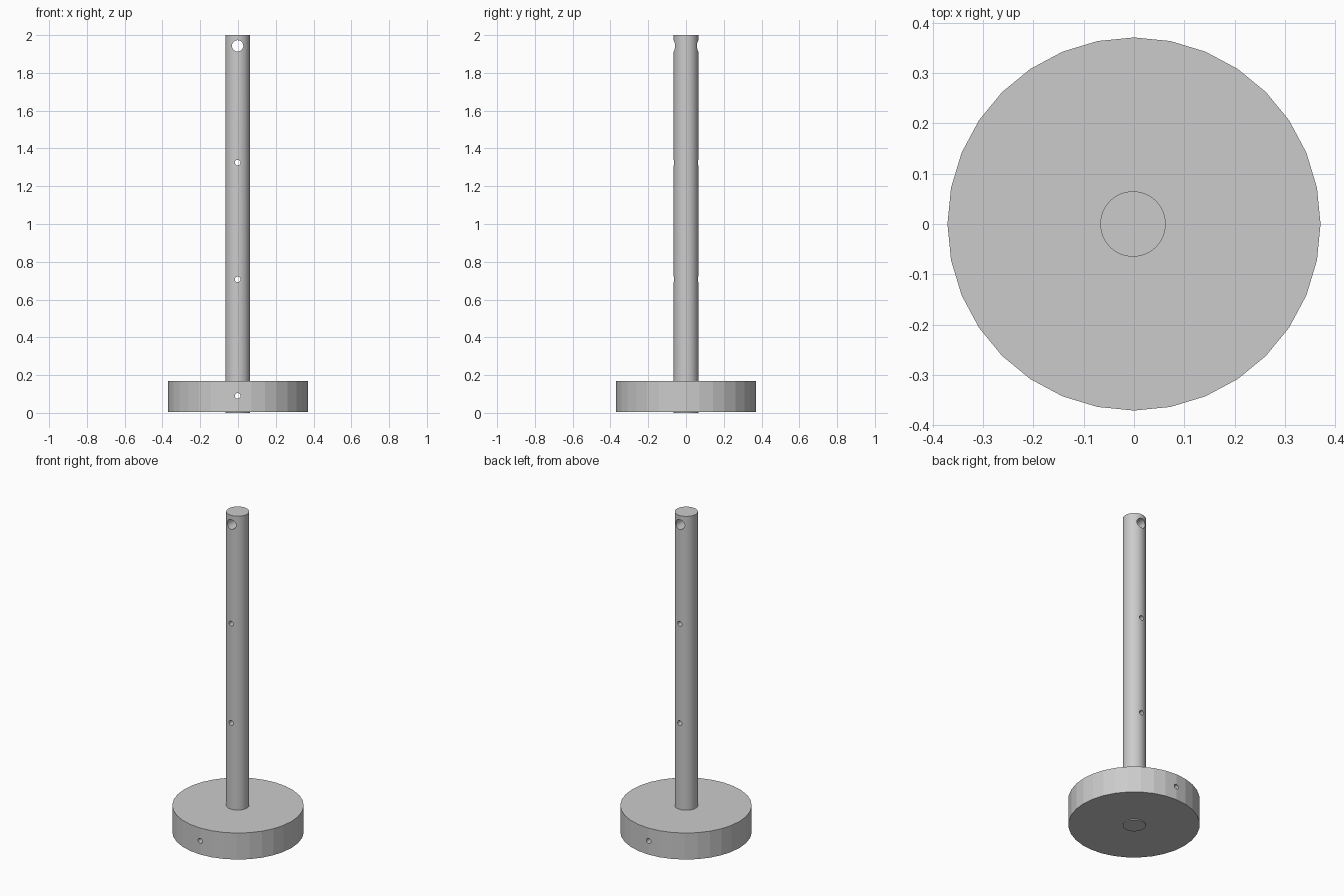
import bpy
from math import radians

cube = bpy.data.objects.get("Cube")
if cube:
    bpy.data.objects.remove(cube, do_unlink=True)

SHAFT_X = -0.002


def cylinder(name, radius, bottom, top, sides, x=0.0):
    bpy.ops.mesh.primitive_cylinder_add(
        vertices=sides, radius=radius, depth=top - bottom,
        location=(x, 0, (bottom + top) / 2))
    obj = bpy.context.object
    obj.name = name
    return obj


def drill(obj, radius, height):
    """Cut a round hole straight through from front to back."""
    bpy.ops.mesh.primitive_cylinder_add(
        vertices=32, radius=radius, depth=1,
        location=(SHAFT_X, 0, height), rotation=(radians(90), 0, 0))
    cutter = bpy.context.object
    cutter.hide_render = True
    mod = obj.modifiers.new("hole", 'BOOLEAN')
    mod.operation = 'DIFFERENCE'
    mod.solver = 'EXACT'
    mod.object = cutter
    bpy.ops.object.select_all(action='DESELECT')
    obj.select_set(True)
    bpy.context.view_layer.objects.active = obj
    bpy.ops.object.modifier_apply(modifier=mod.name)
    bpy.data.objects.remove(cutter, do_unlink=True)


# Round base disc with visible facets
base = cylinder("base_disc", 0.371, 0.005, 0.17, 32)

# Shaft running through the base and just past its underside
shaft = cylinder("shaft", 0.065, 0, 2, 96, SHAFT_X)

# Pin hole through the base and the shaft inside it
for part in (base, shaft):
    drill(part, 0.015, 0.09)

# Two pin holes along the shaft, and a larger one at the top
for radius, height in ((0.015, 0.707), (0.015, 1.325), (0.03, 1.943)):
    drill(shaft, radius, height)

bpy.ops.object.shade_smooth_by_angle(angle=radians(30))
